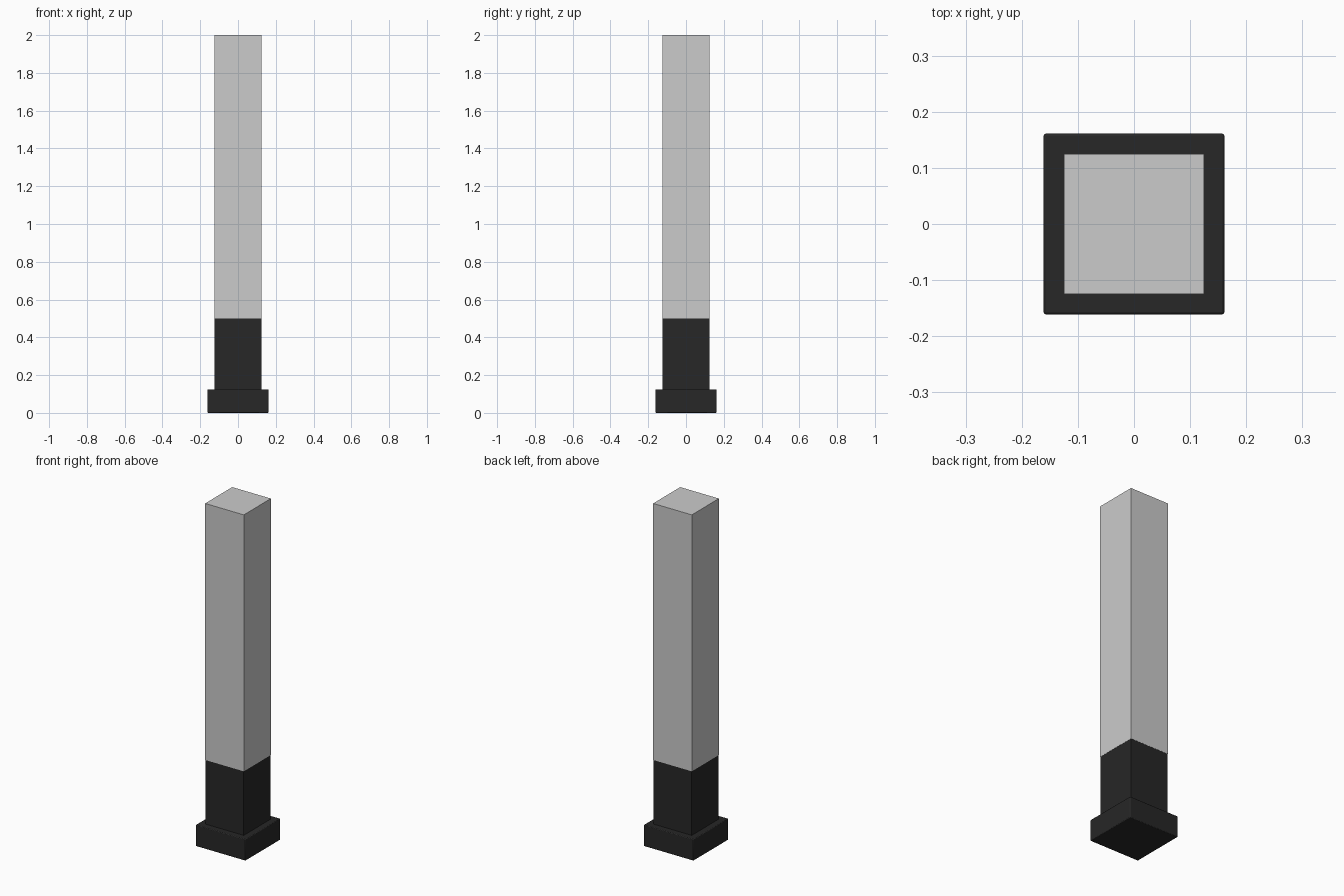
import bpy

if "Cube" in bpy.data.objects:
    bpy.data.objects.remove(bpy.data.objects["Cube"])

dark = bpy.data.materials.new("dark_paint")
dark.diffuse_color = (0.02, 0.02, 0.02, 1)
dark.use_nodes = True
dark.node_tree.nodes["Principled BSDF"].inputs["Base Color"].default_value = dark.diffuse_color


def block(name, half, z0, z1, material=None, bevel=0.0):
    bpy.ops.mesh.primitive_cube_add(size=1, location=(0, 0, (z0 + z1) / 2))
    ob = bpy.context.object
    ob.name = name
    ob.scale = (half * 2, half * 2, z1 - z0)
    bpy.ops.object.transform_apply(location=False, rotation=False, scale=True)
    if material:
        ob.data.materials.append(material)
    if bevel:
        mod = ob.modifiers.new("soft_edges", 'BEVEL')
        mod.width = bevel
        mod.segments = 2
        bpy.ops.object.shade_smooth_by_angle()
    return ob


# Wide plinth with slightly softened edges
block("plinth", 0.161, 0.0, 0.125, dark, 0.004)
# Dark lower section of the column
block("lower_shaft", 0.124, 0.12, 0.5, dark)
# Plain grey upper section
block("upper_shaft", 0.125, 0.5, 2.0)
